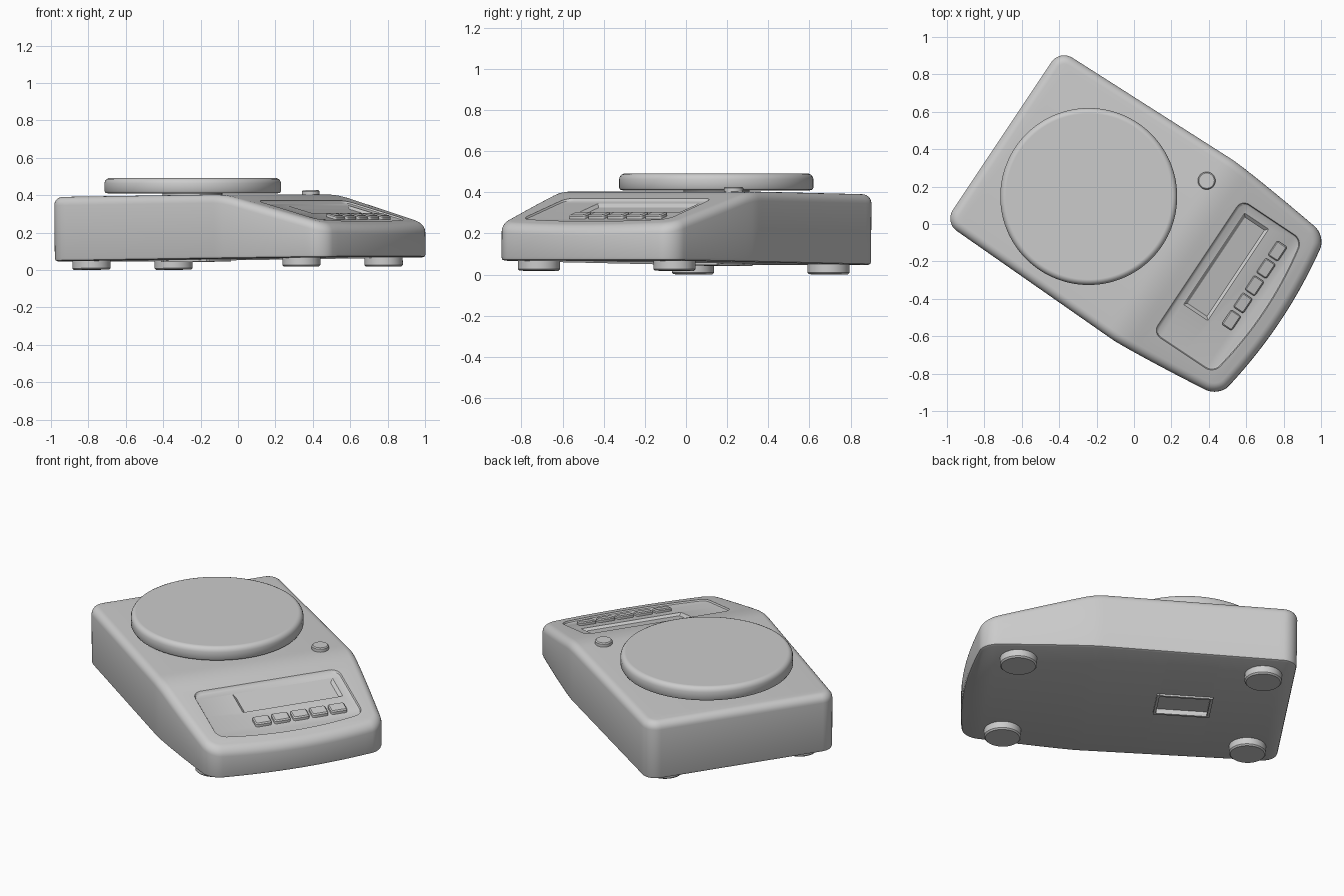
import bpy, bmesh, math
from mathutils import Matrix, Vector

if "Cube" in bpy.data.objects:
    bpy.data.objects.remove(bpy.data.objects["Cube"])

# whole scale is turned in plan and leans very slightly backwards
TURN = Matrix.Rotation(math.radians(-33.7), 4, 'Z')
POSE = TURN @ Matrix.Rotation(-0.0128, 4, 'Y')
TOP, BASE, CREASE, SLOPE = 0.401, 0.057, 0.28, 0.27


def deck(u):
    """Height of the top: flat, then a soft crease, then a downward slope."""
    d, b = u - CREASE, 0.07
    if d <= -b:
        return TOP
    if d >= b:
        return TOP - SLOPE * d
    return TOP - SLOPE * (d + b) ** 2 / (4 * b)


def const(z):
    return lambda u: z


def on_slope(dz):
    return lambda u: TOP - SLOPE * (u - CREASE) + dz


def half_rect(u0, u1, hv, r, bulge=0, width=None, n=6, sides=2):
    """Positive-v half of a rounded rectangle, back to front."""
    arc = [math.pi / 2 * i / n for i in range(n + 1)]
    pts = [(u0 + r - r * math.cos(a), hv - r + r * math.sin(a)) for a in arc]
    pts += [(u0 + r + (u1 - u0 - 2 * r) * i / sides, hv) for i in range(1, sides)]
    pts += [(u1 - r + r * math.sin(a), hv - r + r * math.cos(a)) for a in arc]
    if bulge:
        pts += [(u1, (hv - r) * (1 - i / 10.5)) for i in range(1, 11)]
    mid = (u0 + u1) / 2
    pts = [(u + (bulge * (1 - (v / hv) ** 2) if u > mid else 0), v) for u, v in pts]
    return [(u, v * width(u)) for u, v in pts] if width else pts


def half_circle(cu, r, n=48):
    return [(cu - r * math.cos(math.pi * (i + .5) / n), r * math.sin(math.pi * (i + .5) / n))
            for i in range(n)]


def slab(name, half, levels, cv=0.0):
    """Loft a mirrored half outline through (inset, height function) levels."""
    n = len(half)
    loop = [Vector(p) for p in half] + [Vector((u, -v)) for u, v in reversed(half)]
    m = len(loop)
    offs = []
    for i in range(m):
        a = (loop[i] - loop[i - 1]).normalized()
        b = (loop[(i + 1) % m] - loop[i]).normalized()
        na, nb = Vector((a.y, -a.x)), Vector((b.y, -b.x))
        s = (na + nb).normalized()
        offs.append(s / max(s.dot(na), 0.3))
    bm = bmesh.new()
    rings = []
    for inset, f in levels:
        ring = []
        for p, o in zip(loop, offs):
            q = p + o * inset
            ring.append(bm.verts.new((q.x, q.y + cv, f(q.x))))
        rings.append(ring)
    for lo, hi in zip(rings, rings[1:]):
        for i in range(m):
            j = (i + 1) % m
            bm.faces.new((lo[i], lo[j], hi[j], hi[i]))
    for ring in (rings[0], rings[-1]):
        for i in range(n - 1):
            bm.faces.new((ring[i], ring[i + 1], ring[m - 2 - i], ring[m - 1 - i]))
    bmesh.ops.recalc_face_normals(bm, faces=bm.faces)
    me = bpy.data.meshes.new(name)
    bm.to_mesh(me)
    bm.free()
    ob = bpy.data.objects.new(name, me)
    bpy.context.collection.objects.link(ob)
    ob.matrix_world = POSE
    return ob


def carve(ob, cutter):
    """Subtract the cutter, trying another solver if one loses the body."""
    cutter.hide_render = True
    for solver in ('EXACT', 'MANIFOLD', 'FLOAT'):
        mod = ob.modifiers.new("cut", 'BOOLEAN')
        mod.operation, mod.solver, mod.object = 'DIFFERENCE', solver, cutter
        bpy.context.view_layer.update()
        ev = ob.evaluated_get(bpy.context.evaluated_depsgraph_get())
        result = bpy.data.meshes.new_from_object(ev)
        ob.modifiers.remove(mod)
        if len(result.vertices) > 0.8 * len(ob.data.vertices):
            ob.data = result
            break
    bpy.data.objects.remove(cutter)


def body_width(u):
    w = 0.555 + 0.021 * (u + 0.843) if u < 0.257 else \
        0.578 - 0.058 * ((u - 0.257) / 0.6) ** 1.25
    return w / 0.56


# housing
R = 0.045
edge = [math.pi / 2 * i / 6 for i in range(7)]
levels = [(0.015, const(BASE)), (0.004, const(BASE + 0.005)), (0, const(BASE + 0.016))]
for a in edge:
    levels.append((R * (1 - math.cos(a)), lambda u, a=a: deck(u) - R * (1 - math.sin(a))))
body = slab("housing", half_rect(-0.843, 0.89, 0.56, 0.08, 0.05, body_width, 8, 60), levels)

# recesses: control panel, display window, underside hatch
carve(body, slab("panel_cutter", half_rect(0.41, 0.80, 0.43, 0.05, 0.045),
                 [(0, on_slope(0.05)), (0, on_slope(0.002)), (0.006, on_slope(-0.009)),
                  (0.016, on_slope(-0.013))]))
carve(body, slab("display_cutter", half_rect(0.46, 0.62, 0.295, 0.008),
                 [(-0.002, on_slope(0.05)), (0, on_slope(-0.012)),
                  (0.018, on_slope(-0.028))], 0.083))
carve(body, slab("hatch_cutter", half_rect(-0.412, -0.128, 0.092, 0.008),
                 [(0, const(0.0)), (0, const(BASE + 0.02))]))

# thin rim around the underside hatch
for i, (u0, u1, hv, cv) in enumerate([(-0.425, -0.41, 0.105, 0), (-0.13, -0.115, 0.105, 0),
                                      (-0.41, -0.13, 0.0075, 0.0975),
                                      (-0.41, -0.13, 0.0075, -0.0975)]):
    slab(f"hatch_rim_{i + 1}", half_rect(u0, u1, hv, 0.002, n=2),
         [(0, const(BASE - 0.01)), (0, const(BASE + 0.004))], cv)

# weighing pan (level) and its support
slab("pan_support", half_circle(-0.28, 0.16), [(0, const(0.39)), (0, const(0.42))], -0.012)
pan = slab("weighing_pan", half_circle(-0.283, 0.473, 64),
           [(0.03, const(0.410)), (0.018, const(0.410)), (0.006, const(0.413)),
            (0, const(0.423)), (0, const(0.464)), (0.004, const(0.476)),
            (0.012, const(0.486)), (0.024, const(0.491)), (0.030, const(0.491))], -0.012)
pan.matrix_world = TURN

# spirit level
slab("level_bubble", half_circle(0.200, 0.047, 24),
     [(0, const(0.39)), (0, const(0.418)), (0.006, const(0.424))], 0.408)

# row of keys
for k in range(5):
    slab(f"key_{k + 1}", half_rect(0.690, 0.755, 0.047, 0.012, n=4),
         [(0, on_slope(-0.02)), (0, on_slope(0.001)), (0.006, on_slope(0.007))],
         -0.139 + 0.111 * k)

# feet
for u, end in ((-0.67, "back"), (0.68, "front")):
    for v, side in ((-0.407, "left"), (0.385, "right")):
        slab(f"{end}_{side}_foot", half_circle(u, 0.102, 24),
             [(0.008, const(0.01)), (0, const(0.018)), (0, const(0.065))], v)

# smooth shading with crisp edges
for ob in bpy.context.scene.objects:
    ob.select_set(True)
bpy.context.view_layer.objects.active = body
bpy.ops.object.shade_smooth_by_angle(angle=math.radians(32))
